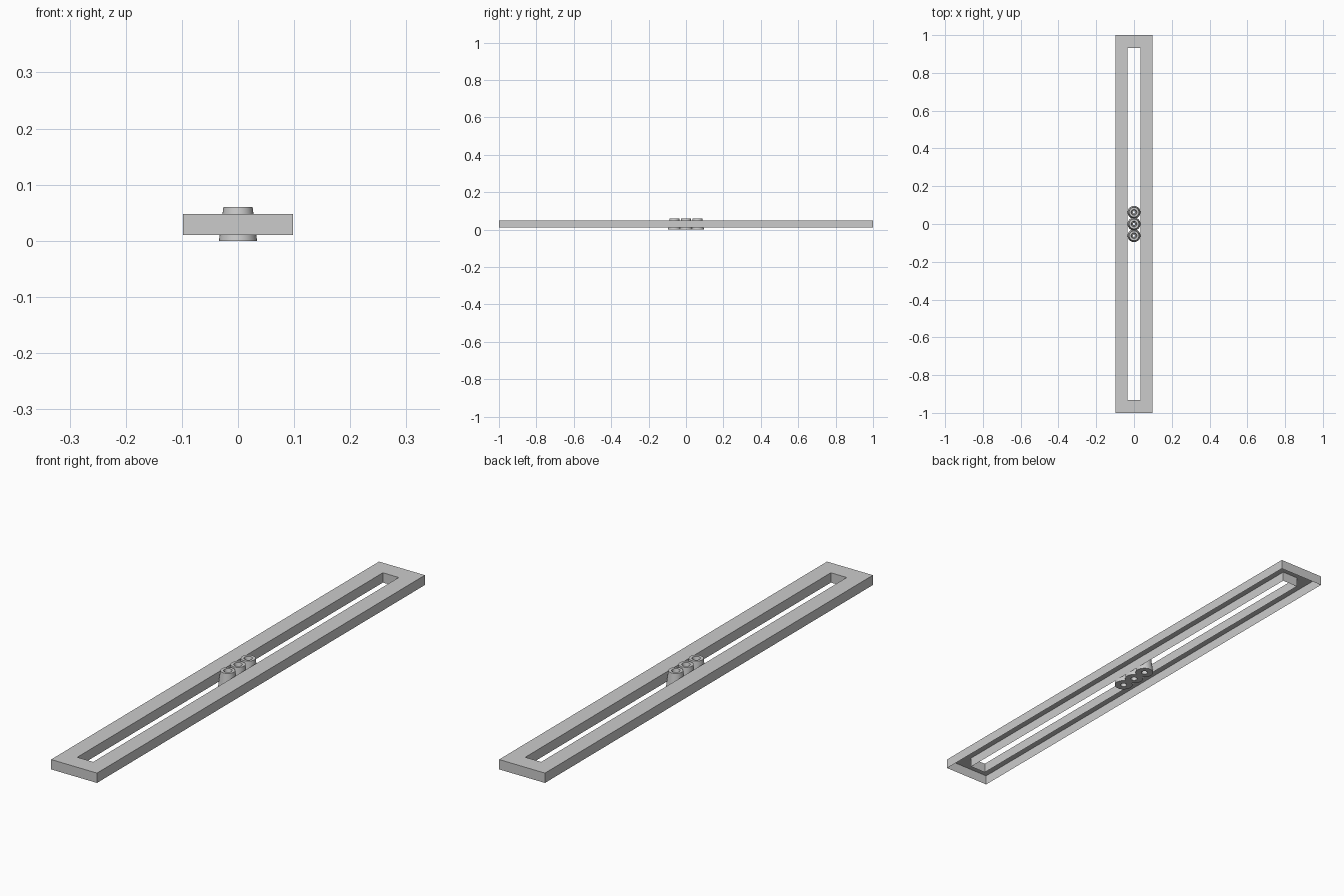
import bpy, bmesh, math

if "Cube" in bpy.data.objects:
    bpy.data.objects.remove(bpy.data.objects["Cube"])


def finish(name, bm):
    me = bpy.data.meshes.new(name)
    bm.to_mesh(me)
    bm.free()
    ob = bpy.data.objects.new(name, me)
    bpy.context.collection.objects.link(ob)
    return ob


# Long slotted frame: a thin shell with top and walls, open underneath
def frame(z0, z1):
    bm = bmesh.new()
    loops = [(0.098, 1.0, z0), (0.098, 1.0, z1), (0.034, 0.932, z1), (0.034, 0.932, z0)]
    rings = [[bm.verts.new((sx * x, sy * y, z))
              for sx, sy in ((-1, -1), (1, -1), (1, 1), (-1, 1))] for x, y, z in loops]
    for a, b in zip(rings, rings[1:]):
        for i in range(4):
            j = (i + 1) % 4
            bm.faces.new((a[i], a[j], b[j], b[i]))
    return finish("slotted_frame", bm)


# Tapered socket: profile (radius, z) turned about a vertical axis
def socket(name, y, sides=32):
    profile = [(0.012, 0.0), (0.034, 0.0), (0.026, 0.06), (0.015, 0.06), (0.012, 0.045), (0.006, 0.045),
               (0.006, 0.02), (0.012, 0.02)]
    bm = bmesh.new()
    rings = [[bm.verts.new((r * math.cos(a), r * math.sin(a), z))
              for a in (2 * math.pi * i / sides for i in range(sides))] for r, z in profile]
    for a, b in zip(rings, rings[1:] + rings[:1]):
        for i in range(sides):
            j = (i + 1) % sides
            bm.faces.new((a[i], a[j], b[j], b[i]))
    ob = finish(name, bm)
    ob.location.y = y
    bpy.ops.object.select_all(action='DESELECT')
    ob.select_set(True)
    bpy.context.view_layer.objects.active = ob
    bpy.ops.object.shade_smooth_by_angle(angle=math.radians(30))


frame(0.01, 0.048)
for name, y in (("front_socket", -0.062), ("middle_socket", 0.0), ("back_socket", 0.062)):
    socket(name, y)
